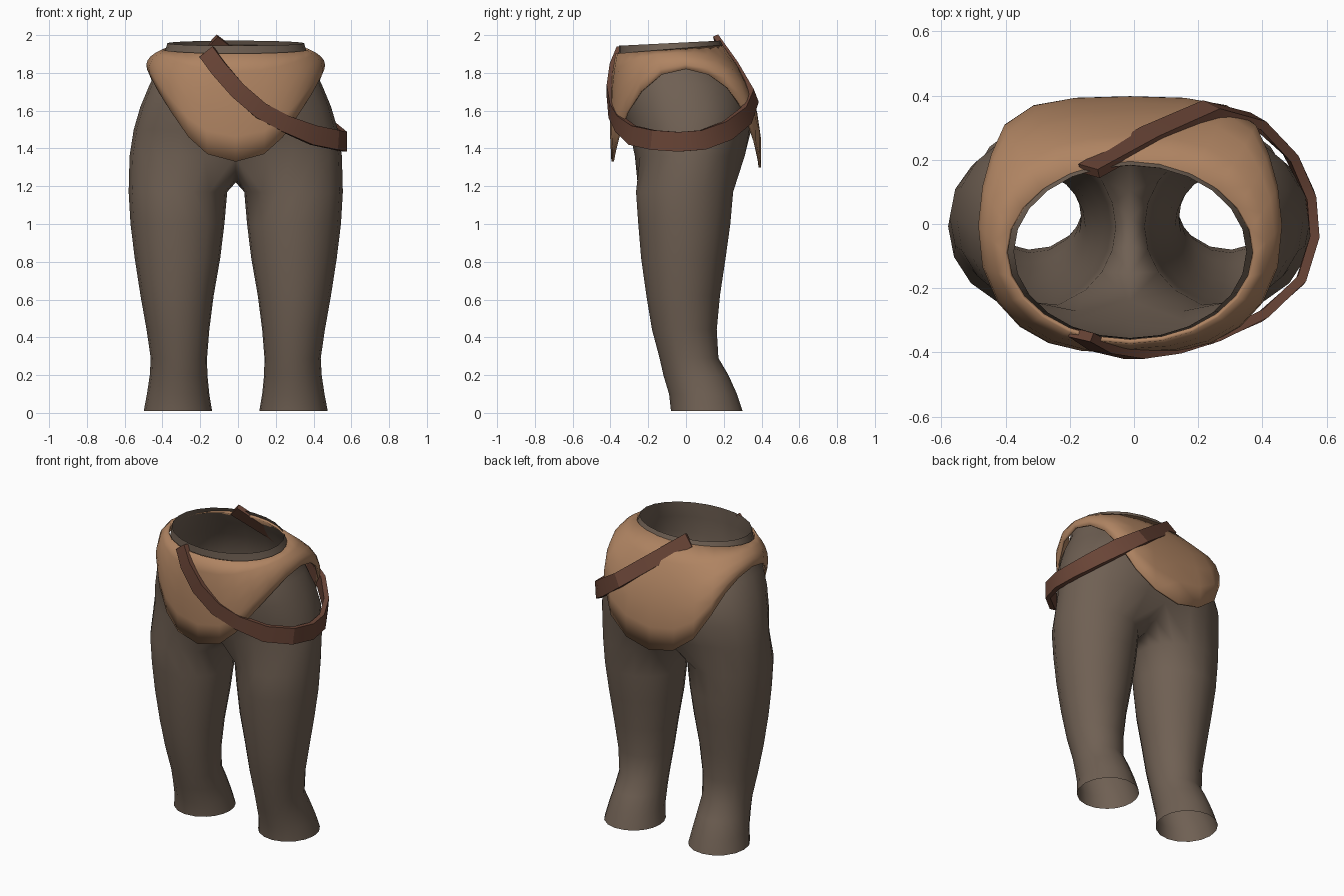
import bpy, bmesh, math
from mathutils import Vector

if "Cube" in bpy.data.objects:
    bpy.data.objects.remove(bpy.data.objects["Cube"])

CX = -0.012  # shared centre line of the clothing


def material(name, rgb):
    m = bpy.data.materials.new(name)
    m.diffuse_color = (*rgb, 1)
    m.use_nodes = True
    m.node_tree.nodes["Principled BSDF"].inputs["Base Color"].default_value = m.diffuse_color
    return m


GREY = material("grey_brown_cloth", (0.16, 0.117, 0.087))
TAN = material("tan_leather", (0.43, 0.23, 0.122))
BROWN = material("dark_brown_leather", (0.14, 0.058, 0.037))


def loft(name, rings, mat, closed=False, caps=False):
    """Bridge equal-length rings of points with quads."""
    bm = bmesh.new()
    rows = [[bm.verts.new(p) for p in r] for r in rings]
    n = len(rows[0])
    for a, b in zip(rows, rows[1:]):
        for i in range(n if closed else n - 1):
            j = (i + 1) % n
            bm.faces.new((a[i], a[j], b[j], b[i]))
    if caps:
        bm.faces.new(rows[0])
        bm.faces.new(rows[-1])
    bmesh.ops.recalc_face_normals(bm, faces=bm.faces)
    return finish(name, bm, mat)


def finish(name, bm, mat):
    me = bpy.data.meshes.new(name)
    bm.to_mesh(me)
    bm.free()
    me.materials.append(mat)
    ob = bpy.data.objects.new(name, me)
    bpy.context.collection.objects.link(ob)
    return ob


def smooth(ob, angle):
    bpy.ops.object.select_all(action='DESELECT')
    ob.select_set(True)
    bpy.context.view_layer.objects.active = ob
    bpy.ops.object.shade_smooth_by_angle(angle=math.radians(angle))


def mirror(ob):
    ob.location.x = CX
    m = ob.modifiers.new("mirror", 'MIRROR')
    m.use_clip = True
    m.merge_threshold = 0.002


def spow(v, e):
    return math.copysign(abs(v) ** e, v)


# Trousers: one leg as closed rings, joined at the crotch to half pelvis rings
OUT, INN = 13, 5
LEG = [  # z, inner x, outer x, front y, back y
    (0.01, 0.125, 0.487, -0.08, 0.30), (0.10, 0.14, 0.47, -0.09, 0.27),
    (0.20, 0.15, 0.455, -0.12, 0.225), (0.29, 0.152, 0.45, -0.14, 0.172),
    (0.44, 0.14, 0.472, -0.18, 0.163), (0.62, 0.117, 0.504, -0.21, 0.18),
    (0.82, 0.082, 0.535, -0.238, 0.21), (1.00, 0.06, 0.557, -0.253, 0.235),
    (1.17, 0.045, 0.567, -0.265, 0.25)]
PELVIS = [  # z, half width, front y, back y, roundness
    (1.36, 0.562, -0.28, 0.32, 0.9), (1.50, 0.54, -0.31, 0.345, 0.87),
    (1.62, 0.505, -0.34, 0.335, 0.87), (1.74, 0.455, -0.36, 0.305, 0.9),
    (1.85, 0.393, -0.358, 0.24, 1), (1.957, 0.362, -0.355, 0.183, 1)]


def leg_ring(z, xi, xo, yf, yb):
    phis = [-130 + 260 * k / (OUT - 1) for k in range(OUT)]
    phis += [130 + 100 * k / (INN + 1) for k in range(1, INN + 1)]
    return [((xi + xo) / 2 + (xo - xi) / 2 * math.cos(math.radians(p)),
             (yf + yb) / 2 + (yb - yf) / 2 * math.sin(math.radians(p)), z) for p in phis]


def pelvis_ring(z, hx, yf, yb, e):
    pts = []
    for k in range(OUT):
        p = math.radians(-90 + 180 * k / (OUT - 1))
        x = 0 if k in (0, OUT - 1) else hx * spow(math.cos(p), e)
        y = (yf + yb) / 2 + (yb - yf) / 2 * spow(math.sin(p), e)
        tilt = 0.05 * (y + 0.09) if z > 1.9 else 0
        pts.append((x, y, z + tilt))
    return pts


bm = bmesh.new()
legs = [[bm.verts.new(p) for p in leg_ring(*r)] for r in LEG]
tops = [[bm.verts.new(p) for p in pelvis_ring(*r)] for r in PELVIS]
for v in (tops[0][0], tops[0][-1]):
    v.co.y *= 0.85
yb, yf = tops[0][-1].co.y, tops[0][0].co.y
saddle = []
for k in range(1, INN + 1):
    u = 2 * k / (INN + 1) - 1
    saddle.append(bm.verts.new((0, (yb + yf) / 2 - u * (yb - yf) / 2, 1.22 + 0.14 * u * u)))
rows = legs + [tops[0] + saddle]
for a, b in zip(rows, rows[1:]):
    for i in range(len(a)):
        j = (i + 1) % len(a)
        bm.faces.new((a[i], a[j], b[j], b[i]))
for a, b in zip(tops, tops[1:]):
    for i in range(OUT - 1):
        bm.faces.new((a[i], a[i + 1], b[i + 1], b[i]))
bmesh.ops.recalc_face_normals(bm, faces=bm.faces)
trousers = finish("trousers", bm, GREY)
smooth(trousers, 60)
mirror(trousers)

# Hip wrap: hem with front and back flaps, curved up to an oval waist
HEM = [(0, -.395, 1.33), (.15, -.388, 1.37), (.25, -.365, 1.46), (.34, -.315, 1.59),
       (.41, -.24, 1.70), (.457, -.13, 1.79), (.470, 0, 1.82), (.457, .12, 1.79),
       (.43, .22, 1.72), (.39, .31, 1.60), (.30, .37, 1.44), (.17, .393, 1.34),
       (0, .398, 1.30)]
columns = []
for k, h in enumerate(HEM):
    b = Vector(h)
    p = math.radians(-90 + 180 * k / (len(HEM) - 1))
    y = -0.09 + 0.283 * math.sin(p)
    t = Vector((0.388 * math.cos(p) if h[0] else 0, y, 1.925 + 0.08 * (y + 0.09)))
    c = Vector((max(b.x, t.x) + (0.02 if h[0] else 0), b.y * 1.06,
                b.z + 0.6 * (t.z - b.z)))
    columns.append([b * (1 - s) ** 2 + c * 2 * s * (1 - s) + t * s * s
                    for s in (i / 5 for i in range(6))])
wrap = loft("hip_wrap", columns, TAN)
# make sure the outside faces outward before thickening inward
me = wrap.data
if sum(f.normal.dot(f.center - Vector((0, 0, 1.6))) for f in me.polygons) < 0:
    me.flip_normals()
smooth(wrap, 50)
mirror(wrap)
sol = wrap.modifiers.new("thickness", 'SOLIDIFY')
sol.thickness = 0.014
sol.offset = -1

# Slanted belt: a flat band swept from the front waist round one hip to the back
PATH = [(-.165, -.345, 1.91), (-.10, -.385, 1.82), (0, -.405, 1.705), (.12, -.392, 1.60),
        (.25, -.355, 1.53), (.40, -.285, 1.47), (.52, -.175, 1.445), (.563, -.04, 1.435),
        (.55, .09, 1.445), (.485, .22, 1.495), (.38, .32, 1.575), (.24, .358, 1.675),
        (.05, .275, 1.82), (-.14, .165, 1.965)]
pts = [Vector(p) for p in PATH]
sections = []
for i, p in enumerate(pts):
    tan = (pts[min(i + 1, len(pts) - 1)] - pts[max(i - 1, 0)]).normalized()
    out = Vector((p.x / 0.33, p.y / 0.16, 0)).normalized()
    out.z = 1.6 * max(0, p.z - 1.6) if p.y > 0 else 0.0
    out = (out - tan * out.dot(tan)).normalized()
    side = out.cross(tan) * (0.052 if abs(p.x) > 0.3 else 0.045)
    o = out * 0.015
    sections.append([p + side + o, p + side - o, p - side - o, p - side + o])
belt = loft("slanted_belt", sections, BROWN, closed=True, caps=True)
smooth(belt, 25)
